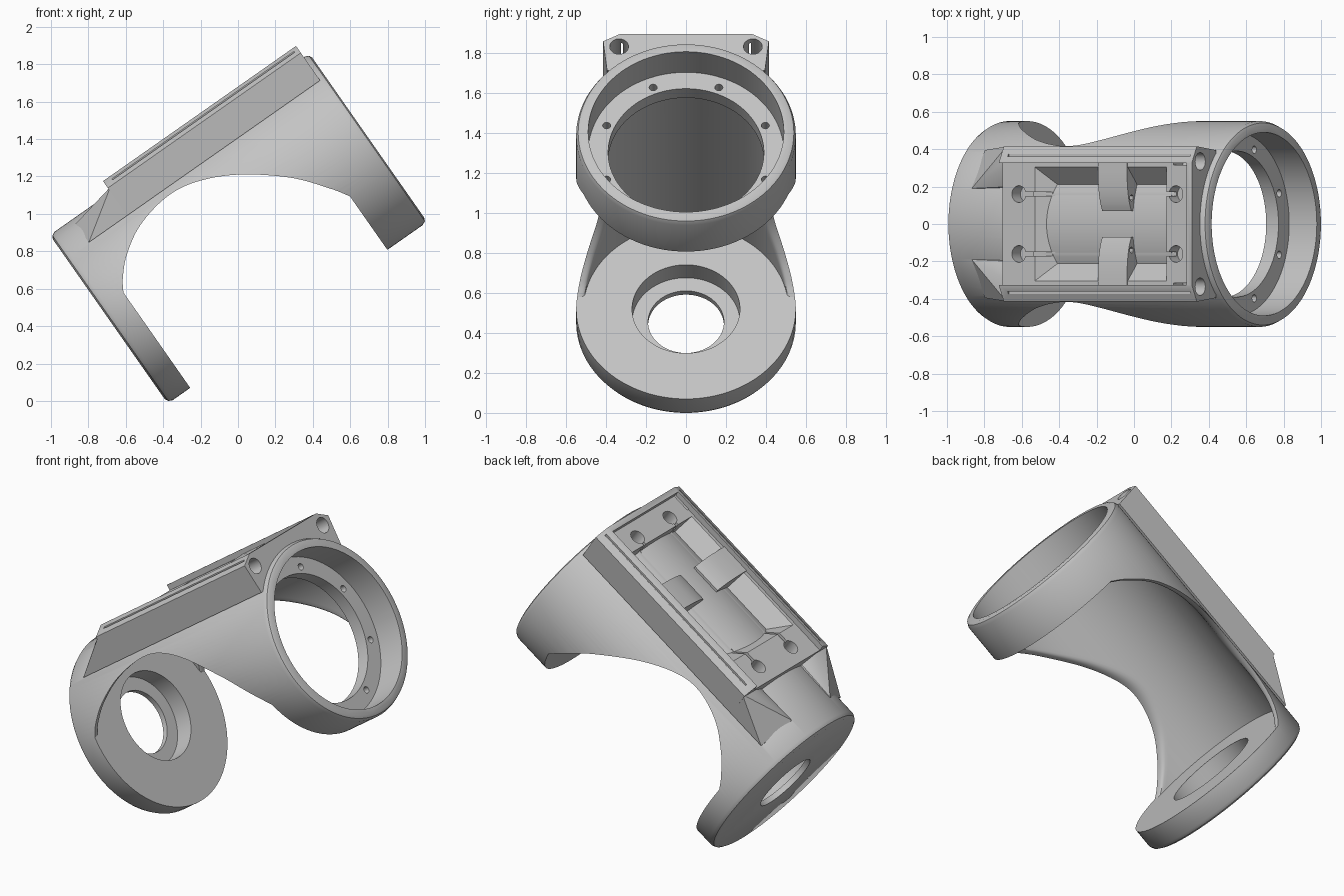
import bpy, bmesh, math
from mathutils import Vector, Matrix

cube = bpy.data.objects.get("Cube")
if cube:
    bpy.data.objects.remove(cube)

grey = bpy.data.materials.new("light_grey")
grey.use_nodes = True
colour = (0.55, 0.55, 0.55, 1)
grey.diffuse_color = colour
grey.node_tree.nodes["Principled BSDF"].inputs["Base Color"].default_value = colour

# Parts are built with the tube axis along x, then tilted at the end
AXIS = 0.757
R = 0.55
INNER = 0.513


def make_object(name, bm):
    bmesh.ops.recalc_face_normals(bm, faces=bm.faces)
    me = bpy.data.meshes.new(name)
    bm.to_mesh(me)
    bm.free()
    me.materials.append(grey)
    ob = bpy.data.objects.new(name, me)
    bpy.context.collection.objects.link(ob)
    return ob


def loft(name, rings):
    """Closed solid through rings of equally many points."""
    bm = bmesh.new()
    loops = [[bm.verts.new(p) for p in ring] for ring in rings]
    n = len(loops[0])
    for a, b in zip(loops, loops[1:]):
        for i in range(n):
            j = (i + 1) % n
            bm.faces.new((a[i], a[j], b[j], b[i]))
    bm.faces.new(loops[0])
    bm.faces.new(loops[-1])
    return make_object(name, bm)


def hull(name, points):
    bm = bmesh.new()
    for p in points:
        bm.verts.new(p)
    bmesh.ops.convex_hull(bm, input=bm.verts)
    return make_object(name, bm)


def tube(name, profile, y=0, z=AXIS, n=96):
    """Solid turned about the x axis; profile holds (x, radius)."""
    turn = [2 * math.pi * i / n for i in range(n)]
    return loft(name, [[(x, y + r * math.cos(t), z + r * math.sin(t))
                        for t in turn] for x, r in profile])


def pin(name, x, y, r, low, high, n=24):
    turn = [2 * math.pi * i / n for i in range(n)]
    return loft(name, [[(x + r * math.cos(t), y + r * math.sin(t), z)
                        for t in turn] for z in (low, high)])


def box(name, x0, x1, y0, y1, z0, z1):
    return loft(name, [[(x0, y0, z), (x1, y0, z), (x1, y1, z), (x0, y1, z)] for z in (z0, z1)])


def combine(ob, other, operation="DIFFERENCE"):
    mod = ob.modifiers.new("cut", "BOOLEAN")
    mod.operation = operation
    mod.solver = "EXACT"
    mod.object = other
    bpy.context.view_layer.update()
    dg = bpy.context.evaluated_depsgraph_get()
    me = bpy.data.meshes.new_from_object(ob.evaluated_get(dg))
    ob.modifiers.clear()
    ob.data = me
    bpy.data.objects.remove(other)


def smooth_path(pts, steps=8):
    """Catmull-Rom curve through the points."""
    p = [Vector(q) for q in pts]
    p = [2 * p[0] - p[1]] + p + [2 * p[-1] - p[-2]]
    out = []
    for a, b, c, d in zip(p, p[1:], p[2:], p[3:]):
        for i in range(steps):
            t = i / steps
            out.append(0.5 * (2 * b + (c - a) * t + (2 * a - 5 * b + 4 * c - d) * t * t
                              + (3 * b - a - 3 * c + d) * t ** 3))
    return out + [p[-2]]


def hollow_section(x, edge):
    """Cut-out at x: open below the arch edge, rounded rim, round inside."""
    d = edge - AXIS
    top = d + 0.025
    inner = lambda z: math.sqrt(INNER ** 2 - z * z)
    p0 = Vector((math.sqrt(R * R - d * d) - 0.012, d))
    p1 = Vector((inner(d), d))
    p2 = Vector((inner(top), top))
    half = [Vector((0.8, -AXIS)), Vector((0.8, d))]
    half += [p0 * (1 - t) ** 2 + p1 * 2 * t * (1 - t) + p2 * t * t for t in (i / 4 for i in range(5))]
    start = math.asin(top / INNER)
    for i in range(1, 24):
        t = start + (math.pi / 2 - start) * i / 24
        half.append(Vector((INNER * math.cos(t), INNER * math.sin(t))))
    ring = half + [Vector((0, INNER))] + [Vector((-q.x, q.y)) for q in reversed(half)]
    return [(x, q.x, AXIS + q.y) for q in ring]


# Main tube with softened end rims
body = tube("bracket_body", [(-0.313, R - 0.028), (-0.303, R - 0.01), (-0.283, R),
                             (1.35, R), (1.372, R - 0.01), (1.38, R - 0.028)], n=128)

# Raised housing with bevelled top edges, and pointed toes beside the tube
housing = hull("housing", [(x, s * y, z) for s in (-1, 1) for x in (0.085, 1.345)
                           for y, z in ((0.395, 1.155), (0.415, 1.335), (0.33, 1.38))])
for s in (-1, 1):
    end = [(-0.165, y, z) for y, z in ((0.15, 1.155), (0.395, 1.155), (0.19, 1.277))]
    root = [(0.1, y, z) for y, z in ((0.15, 1.155), (0.395, 1.155), (0.414, 1.332), (0.3, 1.332), (0.2, 1.28))]
    combine(housing, hull("toe", [(x, s * y, z) for x, y, z in end + root]), "UNION")
combine(body, housing, "UNION")

# Thin-walled hollow with arched opening, flange, ring bore and disc holes
arch = smooth_path([(-0.167, 0.83), (-0.125, 0.895), (-0.036, 0.985), (0.114, 1.073), (0.31, 1.115),
                    (0.487, 1.092), (0.697, 0.994), (0.915, 0.822), (1.057, 0.651), (1.12, 0.556)])
combine(body, loft("hollow", [hollow_section(x, z) for x, z in arch]))
for x0, x1, r in ((1.2, 1.5, 0.49), (1.0, 1.3, 0.39), (-0.28, 0, 0.27), (-0.4, -0.2, 0.19)):
    combine(body, tube("bore", [(x0, r), (x1, r)]))
for i in range(8):
    t = math.radians(22.5 + 45 * i)
    combine(body, tube("screw_hole", [(1.14, 0.02), (1.25, 0.02)],
                       0.43 * math.cos(t), AXIS + 0.43 * math.sin(t), n=16))

# Shallow tray, then a well with sloping walls and the tube as its floor
combine(body, box("tray", 0.05, 1.31, -0.325, 0.325, 1.345, 1.5))
well = loft("well", [[(x0, -w, z), (x1, -w, z), (x1, w, z), (x0, w, z)]
                     for x0, x1, w, z in ((0.4, 1.154, 0.19, 1.235), (0.28, 1.154, 0.32, 1.36))])
combine(well, tube("floor", [(0, 0.542), (1.3, 0.542)]))
combine(body, well)

# Mounting holes, slits, edge grooves and end holes, on both sides
for s in (-1, 1):
    y = s * 0.16
    for x, toward in ((0.19, 0.38), (1.215, 1.14)):
        combine(body, pin("mount_hole", x, y, 0.045, 1.265, 1.5))
        combine(body, box("slit", min(x, toward), max(x, toward), y - 0.01, y + 0.01, 1.275, 1.5))
    combine(body, box("groove", 0.13, 1.32, s * 0.368 - 0.006, s * 0.368 + 0.006, 1.352, 1.5))
    combine(body, tube("end_hole", [(1.2, 0.047), (1.5, 0.047)], s * 0.335, 1.303, n=24))

parts = [body]
# Clips reaching from the walls and curving down to the well floor
for s, side in ((1, "left"), (-1, "right")):
    top = smooth_path([(0.335, 1.352), (0.25, 1.35), (0.17, 1.342), (0.11, 1.327), (0.07, 1.31)], 4)
    outline = [tuple(p) for p in top] + [(0.07, 1.285), (0.2, 1.255), (0.335, 1.31)]
    clip = loft("clip_" + side, [[(x, s * y, z) for y, z in outline] for x in (0.71, 0.9)])
    combine(clip, tube("clip_hole", [(0.8, 0.018), (1.0, 0.018)], s * 0.14, 1.308, n=6))
    parts.append(clip)

# Tilt into place and shade
tilt = Matrix.Rotation(math.radians(-35), 4, "Y")
for ob in bpy.context.view_layer.objects:
    ob.select_set(False)
for ob in parts:
    ob.data.transform(tilt)
    ob.select_set(True)
bpy.context.view_layer.objects.active = body
bpy.ops.object.shade_smooth_by_angle(angle=math.radians(30))
low = min(v.co.z for v in body.data.vertices)
for ob in parts:
    ob.data.transform(Matrix.Translation((0, 0, -low)))
